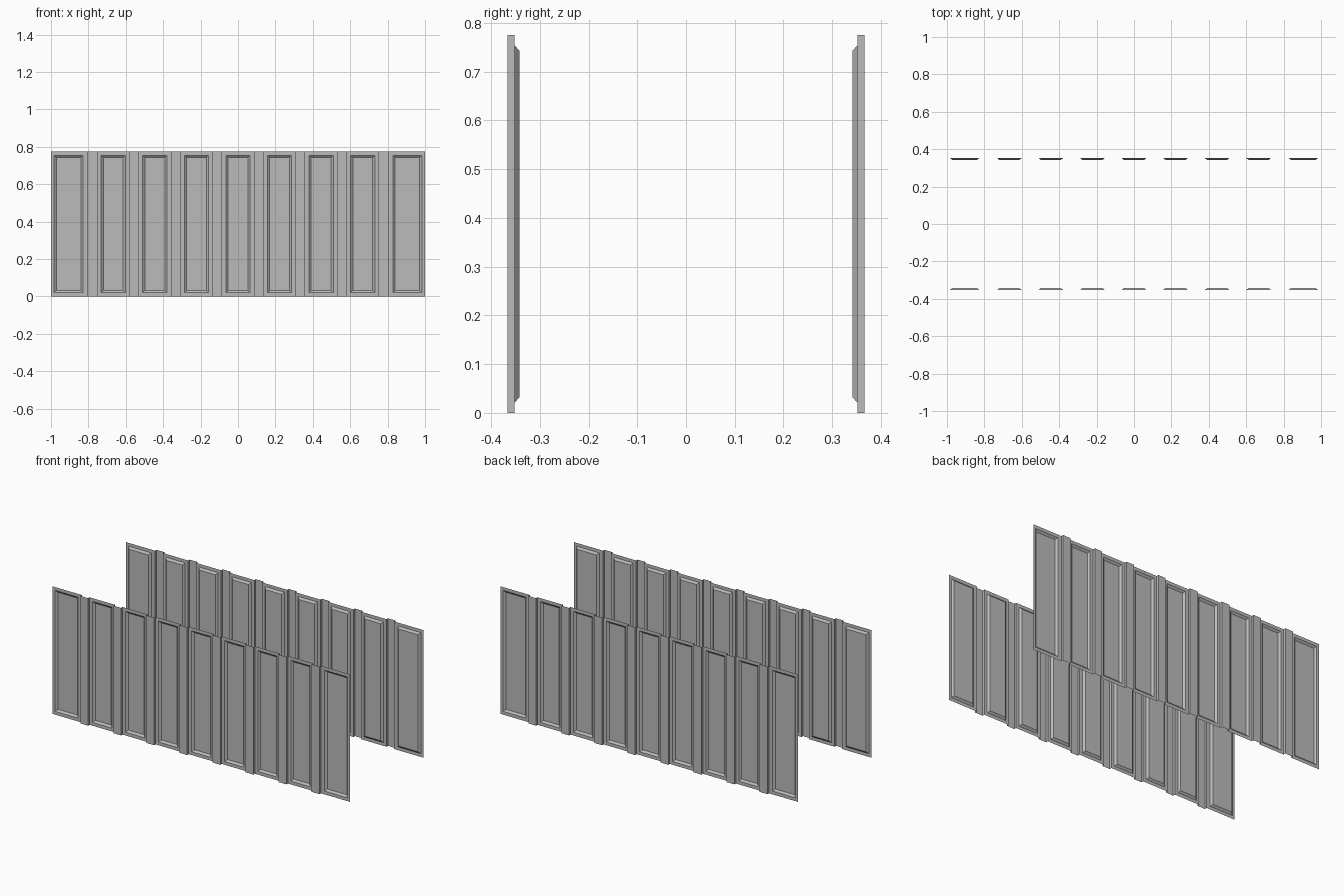
import bpy, bmesh

HEIGHT = 0.775
RIB_Y, FRAME_Y, PANEL_Y = 0.366, 0.352, 0.342
PITCH, RIB_HALF = 0.2222, 0.026
RECESS_HALF, MARGIN, SLOPE = 0.065, 0.02, 0.012

if "Cube" in bpy.data.objects:
    bpy.data.objects.remove(bpy.data.objects["Cube"])

grey = bpy.data.materials.new("sheet_grey")
grey.use_nodes = True
color = (0.5, 0.5, 0.5, 1)
grey.diffuse_color = color
grey.node_tree.nodes["Principled BSDF"].inputs["Base Color"].default_value = color


def loop(bm, x0, x1, z0, z1, y):
    """Four corners of an upright rectangle."""
    return [bm.verts.new(p) for p in ((x0, y, z0), (x1, y, z0), (x1, y, z1), (x0, y, z1))]


def bridge(bm, a, b):
    """Band of four faces between two nested rectangles."""
    for i in range(4):
        j = (i + 1) % 4
        bm.faces.new((a[i], a[j], b[j], b[i]))


def bay(bm, x0, x1, r0, r1, side):
    """Flat frame with a sloped recess and a sunken panel."""
    frame = loop(bm, x0, x1, 0, HEIGHT, side * FRAME_Y)
    rim = loop(bm, r0, r1, MARGIN, HEIGHT - MARGIN, side * FRAME_Y)
    panel = loop(bm, r0 + SLOPE, r1 - SLOPE, MARGIN + SLOPE,
                 HEIGHT - MARGIN - SLOPE, side * PANEL_Y)
    bridge(bm, frame, rim)
    bridge(bm, rim, panel)
    bm.faces.new(panel)


def rib(bm, x, side):
    """Square fold standing out from the sheet."""
    path = [(x - RIB_HALF, FRAME_Y), (x - RIB_HALF, RIB_Y),
            (x + RIB_HALF, RIB_Y), (x + RIB_HALF, FRAME_Y)]
    low = [bm.verts.new((px, side * py, 0)) for px, py in path]
    top = [bm.verts.new((px, side * py, HEIGHT)) for px, py in path]
    for i in range(3):
        bm.faces.new((low[i], low[i + 1], top[i + 1], top[i]))


def wall(name, side):
    bm = bmesh.new()
    ribs = [(i - 3.5) * PITCH for i in range(8)]
    for x in ribs:
        rib(bm, x, side)
    # Seven equal bays between the ribs
    for a, b in zip(ribs, ribs[1:]):
        mid = (a + b) / 2
        bay(bm, a + RIB_HALF, b - RIB_HALF, mid - RECESS_HALF, mid + RECESS_HALF, side)
    # Wider end bays
    bay(bm, -1, ribs[0] - RIB_HALF, -0.983, -0.828, side)
    bay(bm, ribs[-1] + RIB_HALF, 1, 0.828, 0.983, side)
    # Weld the folds into one sheet, front facing outward
    bmesh.ops.remove_doubles(bm, verts=bm.verts, dist=0.0005)
    if side > 0:
        bmesh.ops.reverse_faces(bm, faces=bm.faces)
    mesh = bpy.data.meshes.new(name)
    bm.to_mesh(mesh)
    bm.free()
    mesh.materials.append(grey)
    bpy.context.collection.objects.link(bpy.data.objects.new(name, mesh))


wall("front_wall", -1)
wall("back_wall", 1)
